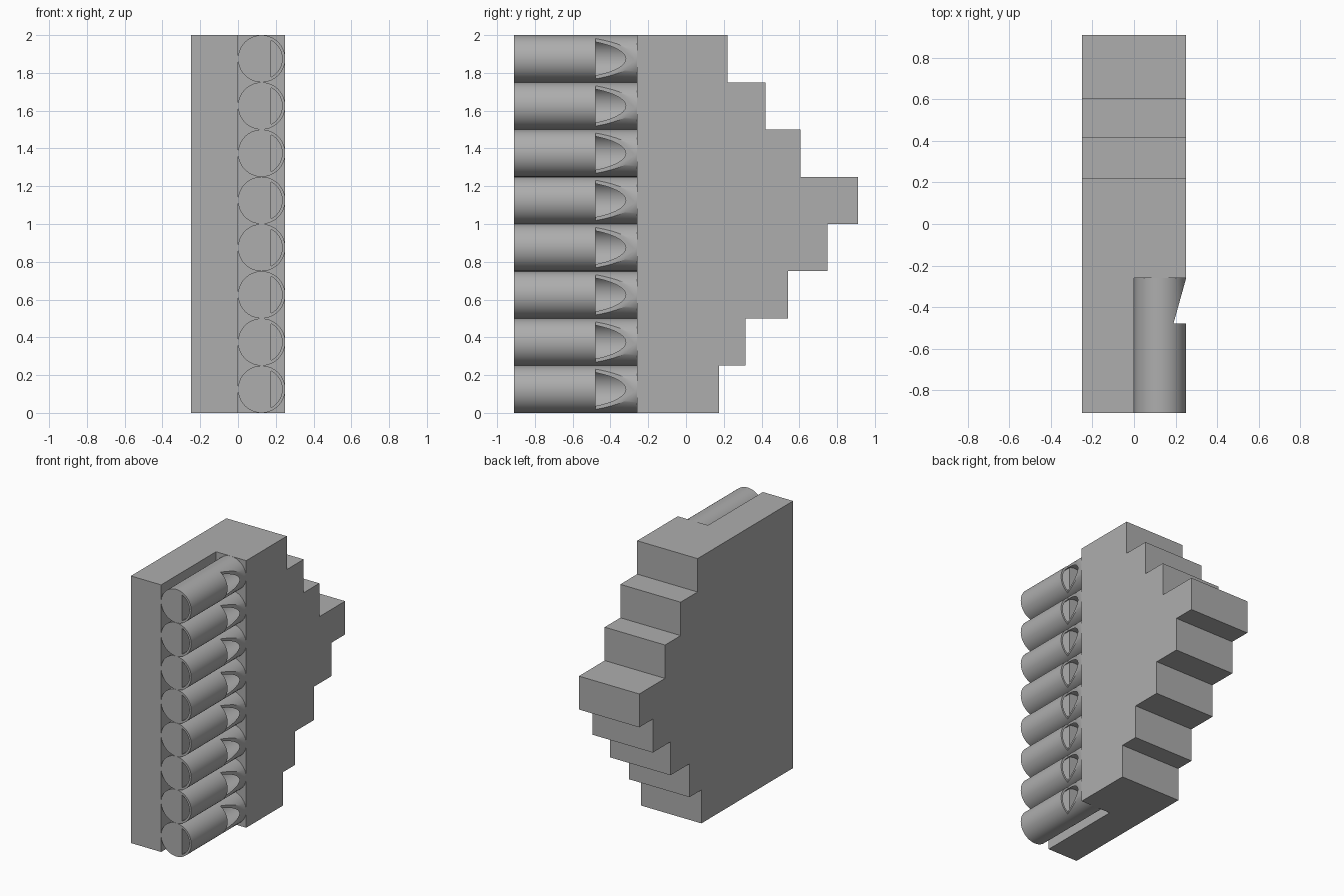
import bpy, bmesh, math
from mathutils import Vector

if "Cube" in bpy.data.objects:
    bpy.data.objects.remove(bpy.data.objects["Cube"])

FRONT, RECESS, MOUTH = -0.91, -0.26, -0.48
PITCH, R, BORE = 0.25, 0.125, 0.11
STEPS = [0.175, 0.315, 0.54, 0.75, 0.91, 0.605, 0.42, 0.22]  # back of each row, bottom up

grey = bpy.data.materials.new("grey")
grey.diffuse_color = (0.42, 0.42, 0.42, 1)
grey.use_nodes = True
grey.node_tree.nodes["Principled BSDF"].inputs["Base Color"].default_value = grey.diffuse_color


def add_prism(bm, pts, axis, lo, hi):
    """Extrude a 2D outline along axis; pts hold the other two coordinates in xyz order."""
    def at(p, t):
        c = list(p)
        c.insert(axis, t)
        return bm.verts.new(c)
    a = [at(p, lo) for p in pts]
    b = [at(p, hi) for p in pts]
    n = len(pts)
    faces = [bm.faces.new(a), bm.faces.new(b[::-1])]
    faces += [bm.faces.new((a[i], b[i], b[(i + 1) % n], a[(i + 1) % n])) for i in range(n)]
    bmesh.ops.recalc_face_normals(bm, faces=faces)


def make(name, prisms):
    bm = bmesh.new()
    for p in prisms:
        add_prism(bm, *p)
    me = bpy.data.meshes.new(name)
    bm.to_mesh(me)
    bm.free()
    me.materials.append(grey)
    ob = bpy.data.objects.new(name, me)
    bpy.context.collection.objects.link(ob)
    return ob


def arc(r, z, half=math.pi, n=64):
    """Circle (or right-hand segment) around the pipe axis, in x and z."""
    full = half >= math.pi
    steps = n if full else n + 1
    return [(R + r * math.cos(-half + 2 * half * i / n),
             z + r * math.sin(-half + 2 * half * i / n)) for i in range(steps)]


def carve(ob, cutters):
    for c in cutters:
        c.hide_render = True
        m = ob.modifiers.new("cut", 'BOOLEAN')
        m.operation, m.solver, m.object = 'DIFFERENCE', 'EXACT', c
    bpy.context.view_layer.update()
    dg = bpy.context.evaluated_depsgraph_get()
    me = bpy.data.meshes.new_from_object(ob.evaluated_get(dg))
    ob.modifiers.clear()
    ob.data = me
    for c in cutters:
        bpy.data.objects.remove(c)
    me.shade_smooth()
    me.set_sharp_from_angle(angle=math.radians(30))


# Stepped body with a front recess and one blind bore per row
outline = [(FRONT, 2.0), (FRONT, 0.0)]
for i, y in enumerate(STEPS):
    outline += [(y, i * PITCH), (y, (i + 1) * PITCH)]
body = make("stepped_body", [(outline, 0, -0.25, 0.25)])
recess = make("recess_cutter", [([(0, -1.0), (0.4, -1.0), (0.4, RECESS), (0, RECESS)], 2, -0.1, 2.1)])
bores = make("bore_cutter", [(arc(BORE, (i + 0.5) * PITCH), 1, RECESS - 0.04, y - 0.05)
                             for i, y in enumerate(STEPS)])
carve(body, [recess, bores])

# Whistle pipe: tube with a plugged mouthpiece, windway slot and slanted mouth
z0 = PITCH / 2
pipe = make("pipe_1", [(arc(R, z0), 1, FRONT, RECESS)])
bore = make("pipe_bore_cutter", [(arc(BORE, z0), 1, MOUTH - 0.002, RECESS + 0.05)])
r = BORE - 0.001
windway = make("windway_cutter", [(arc(r, z0, math.acos(0.05 / r), 32), 1, -1.0, MOUTH + 0.01)])
mouth = make("mouth_cutter", [([(0.19, MOUTH), (0.3, MOUTH), (0.3, -0.085), (0.25, -0.265)], 2, -0.1, 0.4)])
carve(pipe, [bore, windway, mouth])

# Stack of identical pipes
for i in range(1, 8):
    p = bpy.data.objects.new("pipe_%d" % (i + 1), pipe.data)
    p.location = Vector((0, 0, i * PITCH))
    bpy.context.collection.objects.link(p)
